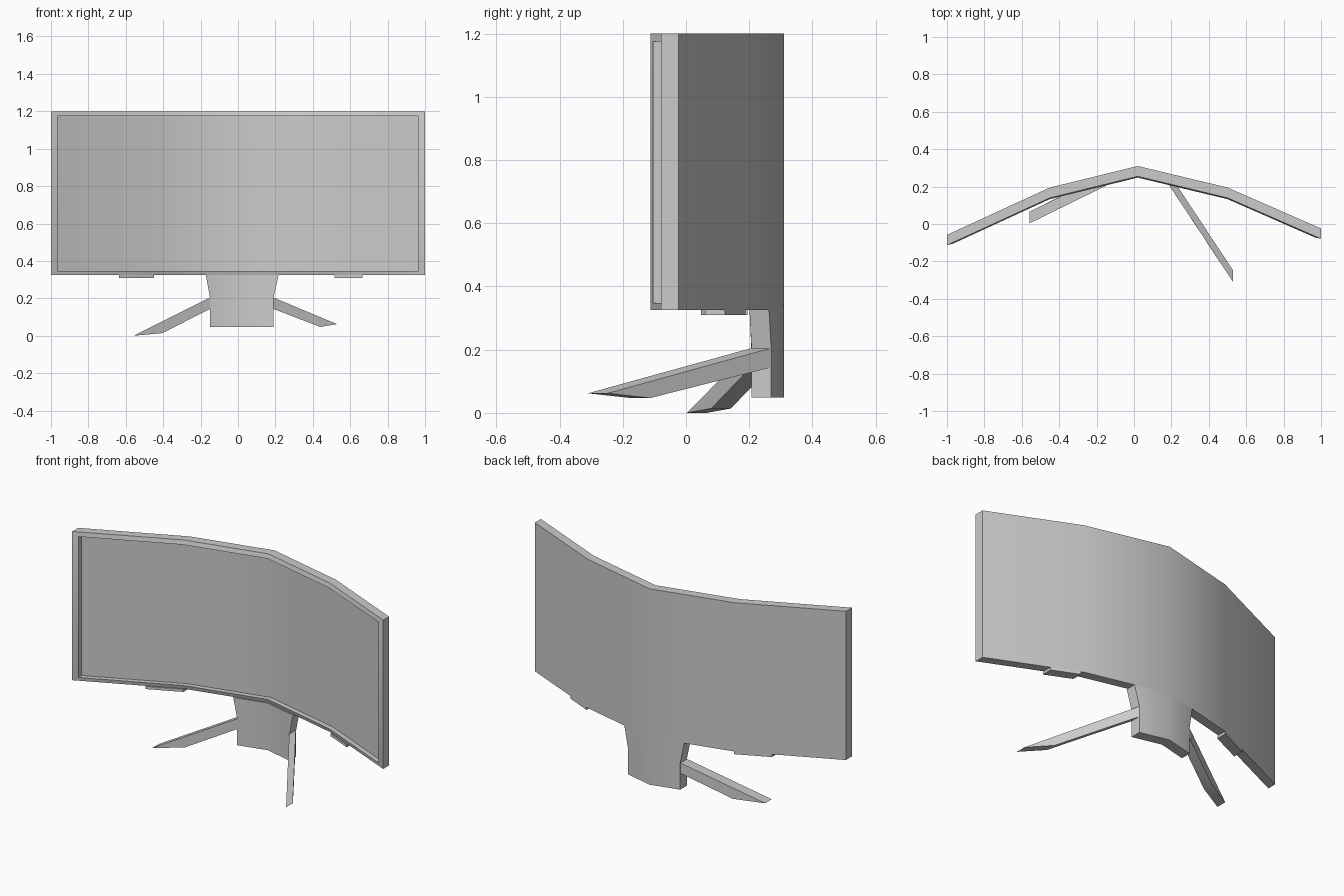
import bpy, bmesh, math

if "Cube" in bpy.data.objects:
    bpy.data.objects.remove(bpy.data.objects["Cube"])

# Back edge of the curved screen seen from above; every other part follows it
CURVE = [(-1, -0.058), (-0.45, 0.195), (0.02, 0.31), (0.5, 0.195), (1, -0.024)]
DEPTH = 0.062


def back_y(x):
    for (x0, y0), (x1, y1) in zip(CURVE, CURVE[1:]):
        if x <= x1:
            break
    return y0 + (y1 - y0) * (x - x0) / (x1 - x0)


def finish(name, bm):
    bmesh.ops.recalc_face_normals(bm, faces=bm.faces)
    mesh = bpy.data.meshes.new(name)
    bm.to_mesh(mesh)
    bm.free()
    ob = bpy.data.objects.new(name, mesh)
    bpy.context.collection.objects.link(ob)
    bpy.ops.object.select_all(action='DESELECT')
    ob.select_set(True)
    bpy.context.view_layer.objects.active = ob
    bpy.ops.object.shade_smooth_by_angle(angle=math.radians(30))
    return ob


def curved_shell(name, rings):
    """Closed body from rings (bottom xs, top xs, bottom z, top z, forward offset)."""
    bm = bmesh.new()
    loops = []
    for lo, hi, z0, z1, off in rings:
        pts = [(x, z0) for x in lo] + [(x, z1) for x in reversed(hi)]
        loops.append([bm.verts.new((x, back_y(x) - off, z)) for x, z in pts])
    n = len(loops[0])
    for a, b in zip(loops, loops[1:]):
        for i in range(n):
            j = (i + 1) % n
            bm.faces.new((a[i], a[j], b[j], b[i]))
    for cap in (loops[0], loops[-1]):
        for i in range(n // 2 - 1):
            bm.faces.new((cap[i], cap[i + 1], cap[n - 2 - i], cap[n - 1 - i]))
    return finish(name, bm)


def slab(name, lo, hi, z0, z1):
    return curved_shell(name, [(lo, hi, z0, z1, 0), (lo, hi, z0, z1, DEPTH)])


# Screen housing: back, outer rim, slightly raised bezel, recessed display
outer = [x for x, _ in CURVE]
inner = [-0.965] + outer[1:-1] + [0.965]
curved_shell("screen", [
    (outer, outer, 0.325, 1.2, 0),
    (outer, outer, 0.325, 1.2, DEPTH - 0.007),
    (inner, inner, 0.347, 1.175, DEPTH),
    (inner, inner, 0.347, 1.175, DEPTH - 0.03),
])

# Neck: straight lower block and flared top
slab("neck_lower", [-0.15, 0.02, 0.19], [-0.15, 0.02, 0.19], 0.048, 0.205)
slab("neck_flare", [-0.15, 0.02, 0.19], [-0.172, 0.02, 0.217], 0.205, 0.325)

# Small tabs under the screen
slab("left_tab", [-0.635, -0.45], [-0.635, -0.45], 0.309, 0.325)
slab("right_tab", [0.515, 0.665], [0.515, 0.665], 0.309, 0.325)


# Legs: a four-point side profile, given thickness in y
def leg(name, profile):
    bm = bmesh.new()
    front = [bm.verts.new(p) for p in profile]
    back = [bm.verts.new((x, y + 0.062, z)) for x, y, z in profile]
    bm.faces.new(front)
    bm.faces.new(back)
    for i in range(4):
        j = (i + 1) % 4
        bm.faces.new((front[i], front[j], back[j], back[i]))
    return finish(name, bm)


leg("right_leg", [(0.19, 0.204, 0.204), (0.19, 0.204, 0.143),
                  (0.44, -0.175, 0.047), (0.53, -0.31, 0.062)])
leg("left_leg", [(-0.15, 0.204, 0.204), (-0.15, 0.204, 0.143),
                 (-0.405, 0.08, 0.014), (-0.56, 0.003, 0.0)])
